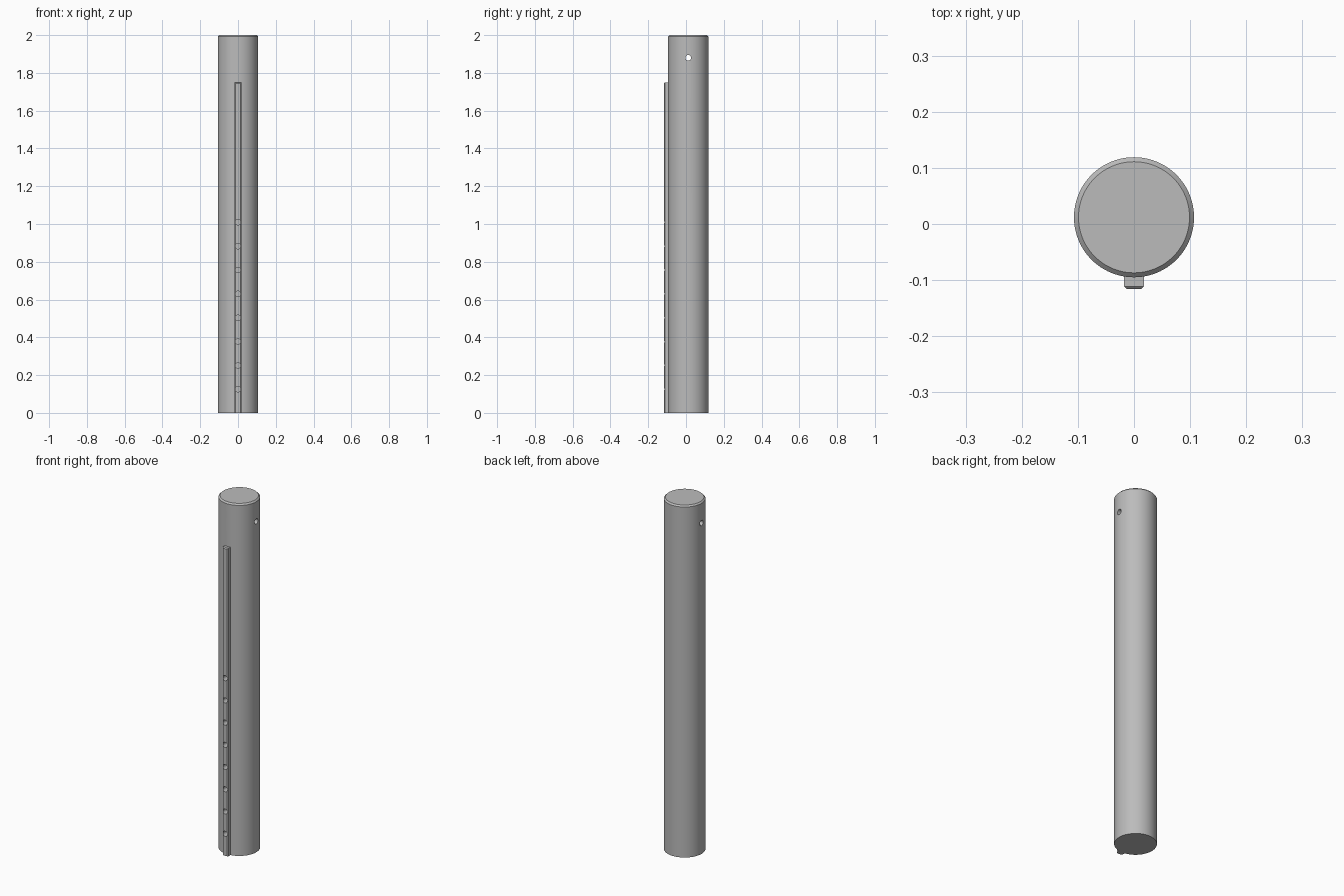
import bpy, bmesh, math
from mathutils import Matrix, Vector

if "Cube" in bpy.data.objects:
    bpy.data.objects.remove(bpy.data.objects["Cube"])

HEIGHT, RADIUS, CENTRE_Y = 2.0, 0.107, 0.012

grey = bpy.data.materials.new("plain grey")
grey.use_nodes = True
grey.diffuse_color = (0.5, 0.5, 0.5, 1)
grey.node_tree.nodes["Principled BSDF"].inputs["Base Color"].default_value = (0.5, 0.5, 0.5, 1)


def add_object(name, bm):
    bmesh.ops.recalc_face_normals(bm, faces=bm.faces)
    mesh = bpy.data.meshes.new(name)
    bm.to_mesh(mesh)
    bm.free()
    mesh.materials.append(grey)
    obj = bpy.data.objects.new(name, mesh)
    bpy.context.collection.objects.link(obj)
    return obj


def add_cylinder(bm, radius, depth, centre, axis="Z", sides=32):
    turn = {"X": Matrix.Rotation(math.pi / 2, 4, "Y"),
            "Y": Matrix.Rotation(math.pi / 2, 4, "X"),
            "Z": Matrix.Identity(4)}[axis]
    bmesh.ops.create_cone(bm, cap_ends=True, segments=sides, radius1=radius,
                          radius2=radius, depth=depth,
                          matrix=Matrix.Translation(centre) @ turn)


def chamfer(bm, edges, size):
    bmesh.ops.bevel(bm, geom=edges, offset=size, segments=1, affect="EDGES")


# Round post with a chamfered top rim
bm = bmesh.new()
add_cylinder(bm, RADIUS, HEIGHT, (0, CENTRE_Y, HEIGHT / 2), sides=96)
chamfer(bm, [e for e in bm.edges if all(v.co.z > HEIGHT - 0.01 for v in e.verts)], 0.008)
post = add_object("post", bm)

# Guide rail on the front, with chamfered outer edges
front, back, top = -0.116, -0.085, 1.75
bm = bmesh.new()
bmesh.ops.create_cube(bm, size=1, matrix=Matrix.Translation((0, (front + back) / 2, top / 2))
                      @ Matrix.Diagonal((0.036, back - front, top, 1)))
chamfer(bm, [e for e in bm.edges if all(v.co.y < front + 0.001 for v in e.verts)
             and any(v.co.z > 0.1 for v in e.verts)], 0.005)
rail = add_object("guide_rail", bm)

# Cutter: one cross hole near the top, and a row of blind holes along the rail
bm = bmesh.new()
add_cylinder(bm, 0.015, 0.4, (0, CENTRE_Y, 1.88), "X")
for i in range(8):
    add_cylinder(bm, 0.0145, 0.08, (0, -0.11, 0.125 + i * 0.1263), "Y")
cutter = add_object("hole_cutter", bm)
cutter.hide_render = True

# Drill the holes and set the shading
for obj in (post, rail):
    drill = obj.modifiers.new("holes", "BOOLEAN")
    drill.operation = "DIFFERENCE"
    drill.solver = "EXACT"
    drill.object = cutter
    bpy.ops.object.select_all(action="DESELECT")
    obj.select_set(True)
    bpy.context.view_layer.objects.active = obj
    bpy.ops.object.modifier_apply(modifier=drill.name)
    bpy.ops.object.shade_smooth_by_angle(angle=math.radians(30))

bpy.data.objects.remove(cutter)
